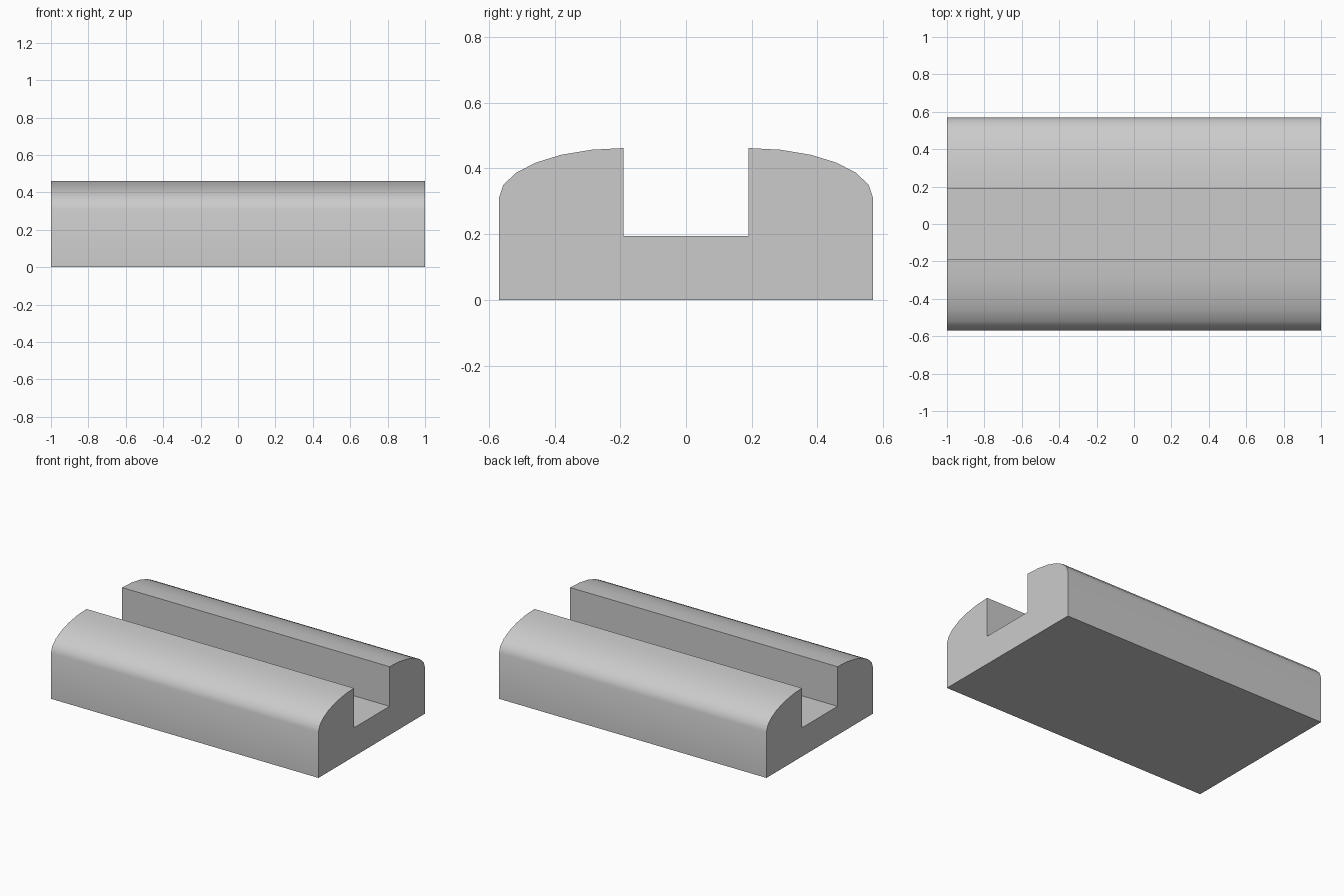
import bpy, bmesh
from math import sin, cos, pi, radians

if "Cube" in bpy.data.objects:
    bpy.data.objects.remove(bpy.data.objects["Cube"])

HALF_LENGTH, HALF_WIDTH = 1.0, 0.569
SLOT_HALF, SLOT_FLOOR = 0.19, 0.194
SHOULDER, TOP = 0.31, 0.462
STEPS = 6

# Right half of the cross-section: base corner, elliptical shoulder, slot wall
half = [(HALF_WIDTH, 0.0)]
for i in range(STEPS + 1):
    a = i * pi / 2 / STEPS
    half.append((SLOT_HALF + (HALF_WIDTH - SLOT_HALF) * cos(a),
                 SHOULDER + (TOP - SHOULDER) * sin(a)))
half.append((SLOT_HALF, SLOT_FLOOR))
profile = half + [(-y, z) for y, z in reversed(half)]

# Extrude the mirrored section along x
bm = bmesh.new()
face = bm.faces.new([bm.verts.new((-HALF_LENGTH, y, z)) for y, z in profile])
ext = bmesh.ops.extrude_face_region(bm, geom=[face], use_keep_orig=True)
verts = [g for g in ext["geom"] if isinstance(g, bmesh.types.BMVert)]
bmesh.ops.translate(bm, verts=verts, vec=(2 * HALF_LENGTH, 0, 0))
bmesh.ops.recalc_face_normals(bm, faces=bm.faces)

mesh = bpy.data.meshes.new("slotted_rail")
bm.to_mesh(mesh)
bm.free()
rail = bpy.data.objects.new("slotted_rail", mesh)
bpy.context.collection.objects.link(rail)

# Smooth the rounded shoulders, keep the corners crisp
bpy.context.view_layer.objects.active = rail
rail.select_set(True)
bpy.ops.object.shade_smooth_by_angle(angle=radians(35))
